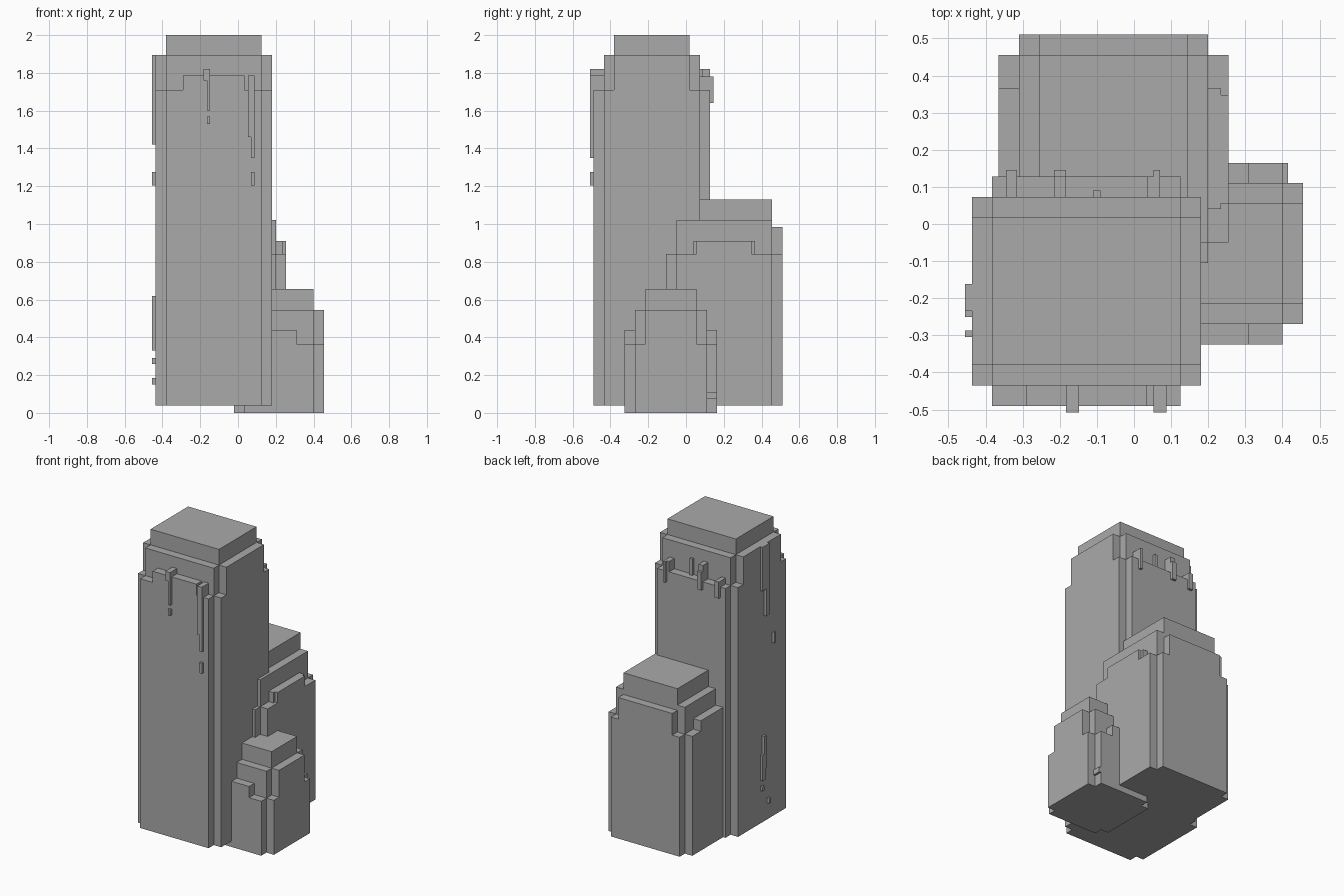
import bpy
import bmesh
from mathutils import Matrix, Vector

default_cube = bpy.data.objects.get("Cube")
if default_cube:
    bpy.data.objects.remove(default_cube, do_unlink=True)

STEP = 0.055     # depth of every stepped layer
GROUND_GAP = 0.04

# One plain stone colour
stone = bpy.data.materials.new("plain_grey_stone")
stone.use_nodes = True
stone.diffuse_color = (0.4, 0.4, 0.4, 1)
shader = next(n for n in stone.node_tree.nodes if n.type == "BSDF_PRINCIPLED")
shader.inputs["Base Color"].default_value = stone.diffuse_color
shader.inputs["Roughness"].default_value = 0.9


def block(name, x_range, y_range, z_range):
    """Axis-aligned block between the given limits."""
    low, high = (Vector(corner) for corner in zip(x_range, y_range, z_range))
    bm = bmesh.new()
    placement = Matrix.Translation((low + high) / 2) @ Matrix.Diagonal((high - low).to_4d())
    bmesh.ops.create_cube(bm, size=1, matrix=placement)
    mesh = bpy.data.meshes.new(name)
    bm.to_mesh(mesh)
    bm.free()
    mesh.materials.append(stone)
    obj = bpy.data.objects.new(name, mesh)
    bpy.context.collection.objects.link(obj)
    return obj


def inset(limits, layers=1):
    """Pull both ends of a range inwards by a number of layers."""
    return limits[0] + layers * STEP, limits[1] - layers * STEP


def stepped_tower(name, x, y, base, shoulder, upper, top):
    """Tower with a cross-shaped upper tier and a small square cap."""
    block(name + "_core", x, y, (base, shoulder))
    block(name + "_wide_wing", x, inset(y), (base, upper))
    block(name + "_deep_wing", inset(x), y, (base, upper))
    block(name + "_cap", inset(x), inset(y), (upper, top))


def front_panel(name, x, y, base, height):
    block(name, x, (y[0] - STEP, y[0]), (base, height))


def back_panel(name, x, y, base, height):
    block(name, x, (y[1], y[1] + STEP), (base, height))


# Tall tower
tall_x, tall_y = (-0.437, 0.18), (-0.435, 0.073)
stepped_tower("tall_tower", tall_x, tall_y, GROUND_GAP, 1.71, 1.895, 2)
front_panel("tall_front_panel", inset(tall_x), tall_y, GROUND_GAP, 1.71)
front_panel("tall_front_crest", (-0.29, 0.035), tall_y, GROUND_GAP, 1.785)
back_panel("tall_back_panel", inset(tall_x), tall_y, GROUND_GAP, 1.71)

# Middle tower, set behind the tall one
mid_x, mid_y = (-0.365, 0.255), (-0.05, 0.455)
mid_shoulder, mid_crest = 0.84, 0.91
block("middle_core", mid_x, mid_y, (GROUND_GAP, mid_shoulder))
block("middle_upper_tier", inset(mid_x), mid_y, (GROUND_GAP, 1.02))
block("middle_cap", inset(mid_x, 2), (0, mid_y[1]), (GROUND_GAP, 1.13))
front_panel("middle_front_panel", inset(mid_x), mid_y, GROUND_GAP, mid_shoulder)
back_panel("middle_back_panel", inset(mid_x), mid_y, GROUND_GAP, mid_shoulder)
back_panel("middle_back_crest", inset(mid_x, 2), mid_y, GROUND_GAP, 0.985)
crest_z = (mid_shoulder, mid_crest)
block("middle_left_crest_inner", (0, 0.235), (0.04, 0.365), crest_z)
block("middle_left_crest_outer", (0, mid_x[1]), (0.055, 0.347), crest_z)
block("middle_right_crest", (mid_x[0], 0), (0, 0.365), crest_z)

# Small tower, beside the tall one
small_x, small_y = (-0.02, 0.455), (-0.27, 0.11)
small_shoulder = 0.365
stepped_tower("small_tower", small_x, small_y, 0, small_shoulder, 0.545, 0.655)
for side, panel in (("front", front_panel), ("back", back_panel)):
    panel("small_" + side + "_panel", inset(small_x), small_y, 0, small_shoulder)
    panel("small_" + side + "_crest", (small_x[0] + STEP, 0.31), small_y, 0, 0.44)
block("small_back_chip", (0.4, 0.415), (small_y[1], small_y[1] + STEP), (0.075, 0.11))

# Raised vertical trickles on the faces of the tall tower
THIN = 0.018
front_y, back_y = tall_y[0] - STEP, tall_y[1] + STEP


def front_trickle(name, x, z):
    block("front_trickle_" + name, x, (front_y - THIN, tall_y[0]), z)


def back_trickle(name, x, z, depth=THIN):
    block("back_trickle_" + name, x, (tall_y[1], back_y + depth), z)


def side_trickle(name, y, z):
    block("side_trickle_" + name, (tall_x[0] - THIN, tall_x[0]), y, z)


front_trickle("centre_head", (-0.183, -0.148), (1.76, 1.82))
front_trickle("centre_tail", (-0.165, -0.148), (1.6, 1.82))
front_trickle("centre_drop", (-0.165, -0.148), (1.53, 1.57))
front_trickle("edge_head", (0.053, 0.087), (1.46, 1.785))
front_trickle("edge_tail", (0.07, 0.087), (1.35, 1.785))
front_trickle("edge_drop", (0.07, 0.087), (1.205, 1.275))

back_trickle("left_edge", (0.053, 0.07), (1.64, 1.78))
back_trickle("left_edge_head", (0.035, 0.07), (1.71, 1.78), depth=0)
back_trickle("centre", (-0.215, -0.183), (1.71, 1.82), depth=0)
back_trickle("centre_tail", (-0.215, -0.183), (1.66, 1.78))
back_trickle("right_edge", (-0.345, -0.315), (1.64, 1.75))
block("back_trickle_stub", (-0.11, -0.09), (tall_y[1], 0.09), (1.71, 1.82))

side_trickle("upper_head", (-0.235, -0.162), (1.6, 1.895))
side_trickle("upper_tail", (-0.235, -0.2), (1.42, 1.895))
side_trickle("upper_drop", (-0.305, -0.287), (1.205, 1.275))
side_trickle("lower_head", (-0.2, -0.18), (0.4, 0.62))
side_trickle("lower_tail", (-0.198, -0.162), (0.33, 0.5))
side_trickle("lower_drop", (-0.18, -0.162), (0.26, 0.29))
side_trickle("lowest_drop", (-0.25, -0.235), (0.15, 0.185))
